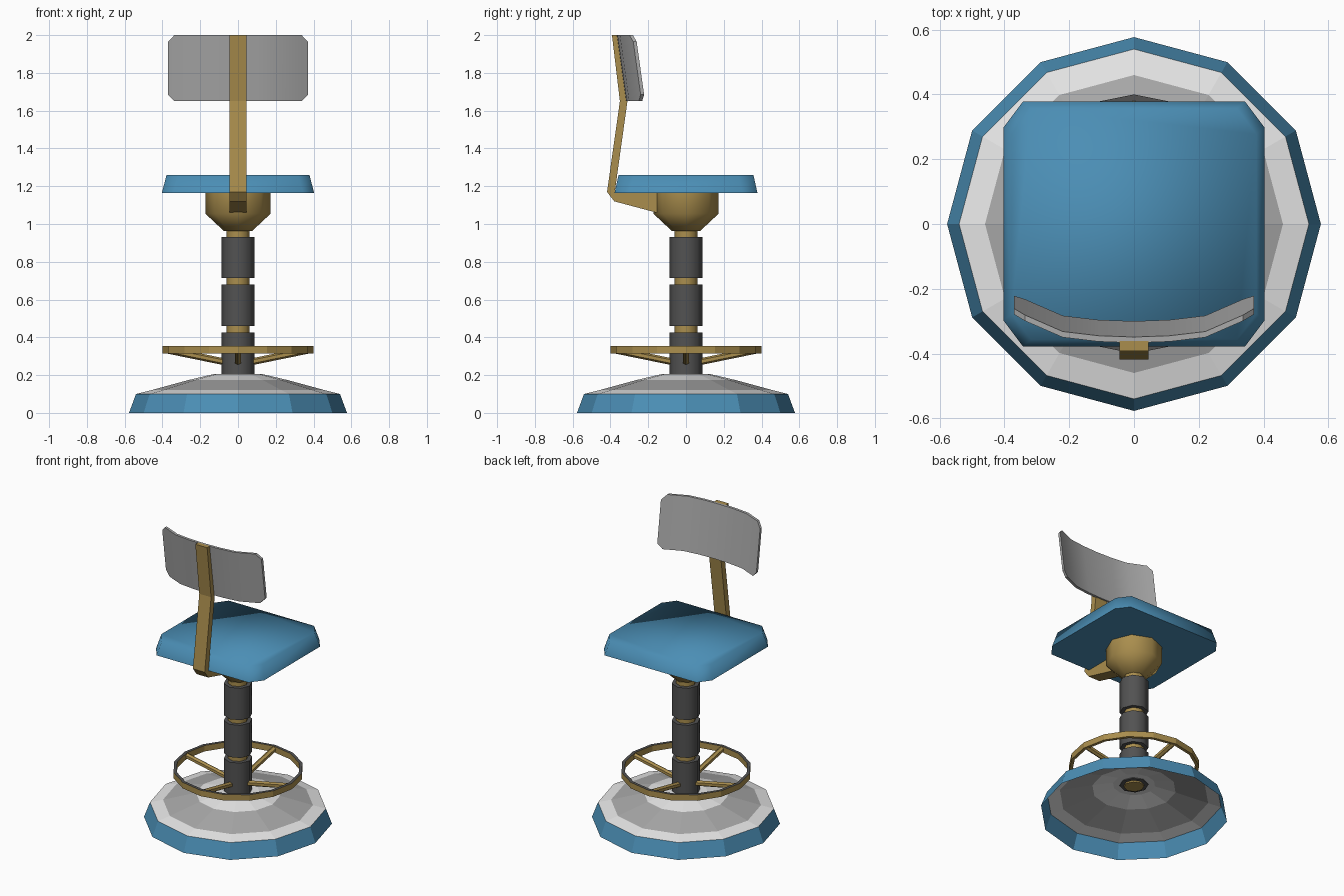
import bpy, bmesh, math
from mathutils import Vector

if "Cube" in bpy.data.objects:
    bpy.data.objects.remove(bpy.data.objects["Cube"])


def material(name, rgb):
    m = bpy.data.materials.new(name)
    m.diffuse_color = (*rgb, 1)
    m.use_nodes = True
    m.node_tree.nodes["Principled BSDF"].inputs["Base Color"].default_value = m.diffuse_color
    return m


BLUE = material("blue", (0.07, 0.27, 0.46))
WHITE = material("white", (0.80, 0.80, 0.80))
GREY = material("grey", (0.40, 0.40, 0.40))
DARK = material("dark grey", (0.085, 0.085, 0.085))
BRASS = material("brass", (0.40, 0.27, 0.075))


def finish(name, bm, mats, smooth=None):
    bmesh.ops.recalc_face_normals(bm, faces=bm.faces)
    me = bpy.data.meshes.new(name)
    bm.to_mesh(me)
    bm.free()
    for m in mats:
        me.materials.append(m)
    ob = bpy.data.objects.new(name, me)
    bpy.context.collection.objects.link(ob)
    if smooth:
        bpy.ops.object.select_all(action='DESELECT')
        ob.select_set(True)
        bpy.context.view_layer.objects.active = ob
        bpy.ops.object.shade_smooth_by_angle(angle=math.radians(smooth))
    return ob


def bridge(bm, a, b, mat=0):
    for i in range(len(a)):
        j = (i + 1) % len(a)
        bm.faces.new((a[i], a[j], b[j], b[i])).material_index = mat


def lathe(name, profile, n, mats, bands=None, caps=(True, True), closed=False, smooth=None):
    """Revolve (radius, z) points; bands gives a material index per profile step."""
    bm = bmesh.new()
    rings = [[bm.verts.new((r * math.cos(2 * math.pi * i / n), r * math.sin(2 * math.pi * i / n), z))
              for i in range(n)] for r, z in profile]
    pairs = list(zip(rings, rings[1:])) + ([(rings[-1], rings[0])] if closed else [])
    for k, (a, b) in enumerate(pairs):
        bridge(bm, a, b, bands[k] if bands else 0)
    if caps[0]:
        bm.faces.new(rings[0][::-1])
    if caps[1]:
        bm.faces.new(rings[-1]).material_index = bands[-1] if bands else 0
    return finish(name, bm, mats, smooth)


# Base: hollow twelve-sided foot with blue skirt and a grey band on the dome
lathe("base", [(0.577, 0), (0.54, 0.1), (0.46, 0.12), (0.258, 0.175), (0.13, 0.205)], 12,
      [BLUE, WHITE, GREY], bands=[0, 1, 2, 1], caps=(False, True))

# Column: brass core with three dark sleeves
lathe("column_core", [(0.062, 0.19), (0.062, 0.98)], 8, [BRASS], smooth=50)
for i, (lo, hi) in enumerate([(0.2, 0.425), (0.46, 0.68), (0.715, 0.93)]):
    lathe(f"column_sleeve_{i + 1}", [(0.088, lo), (0.088, hi)], 8, [DARK], smooth=50)

# Hub under the seat
lathe("seat_hub", [(0.075, 0.963), (0.173, 1.055), (0.173, 1.168)], 8, [BRASS], smooth=46)

# Foot ring with a dark top, and four sloping spokes
lathe("foot_ring", [(0.4, 0.315), (0.4, 0.355), (0.38, 0.355), (0.38, 0.315)], 16,
      [BRASS, DARK], bands=[0, 1, 0, 0], caps=(False, False), closed=True)
for i in range(4):
    a = i * math.pi / 2
    d = Vector((math.cos(a), math.sin(a), 0))
    p, q = d * 0.06 + Vector((0, 0, 0.268)), d * 0.388 + Vector((0, 0, 0.335))
    bm = bmesh.new()
    bmesh.ops.create_cone(bm, cap_ends=True, segments=6, radius1=0.018, radius2=0.018,
                          depth=(q - p).length)
    bm.transform((q - p).to_track_quat('Z', 'Y').to_matrix().to_4x4())
    bmesh.ops.translate(bm, vec=(p + q) / 2, verts=bm.verts)
    finish(f"foot_spoke_{i + 1}", bm, [BRASS])

# Seat: tapered cushion with cut corners
bm = bmesh.new()


def seat_loop(w, d, cx, cy, z):
    pts = [(w, -d + cy), (w, d - cy), (w - cx, d), (-w + cx, d),
           (-w, d - cy), (-w, -d + cy), (-w + cx, -d), (w - cx, -d)]
    return [bm.verts.new((x, y, z)) for x, y in pts]


low = seat_loop(0.403, 0.378, 0.06, 0.08, 1.165)
top = seat_loop(0.378, 0.357, 0.06, 0.08, 1.26)
bridge(bm, low, top)
bm.faces.new(top)
bm.faces.new(low[::-1])
finish("seat", bm, [BLUE], smooth=85)

# Backrest post: bent bar, side outline extruded across x
outline = [(-0.10, 1.055), (-0.155, 1.06), (-0.38, 1.12), (-0.418, 1.17), (-0.35, 1.65),
           (-0.392, 2.0), (-0.362, 2.0), (-0.31, 1.65), (-0.378, 1.163), (-0.10, 1.163)]
bm = bmesh.new()
sides = [[bm.verts.new((x, y, z)) for y, z in outline] for x in (-0.044, 0.044)]
bridge(bm, *sides)
for s in sides:
    bm.faces.new(s)
finish("backrest_post", bm, [BRASS])

# Backrest: thin curved and tilted plate with cut corners
half = [(0.37, -0.217, 0.035), (0.337, -0.232, 0), (0.22, -0.283, 0), (0.11, -0.296, 0)]
columns = [(-x, y, c) for x, y, c in half] + [(0, -0.30, 0)] + half[::-1]
bm = bmesh.new()
loops = []
for x, y, c in columns:
    lo, hi = 1.65 + c, 2.0 - c
    corners = [(0, lo), (0, hi), (-0.018, hi), (-0.018, lo)]
    loops.append([bm.verts.new((x, y + t - 0.14 * (z - 1.65), z)) for t, z in corners])
for a, b in zip(loops, loops[1:]):
    bridge(bm, a, b)
bm.faces.new(loops[0])
bm.faces.new(loops[-1])
finish("backrest", bm, [GREY], smooth=35)
